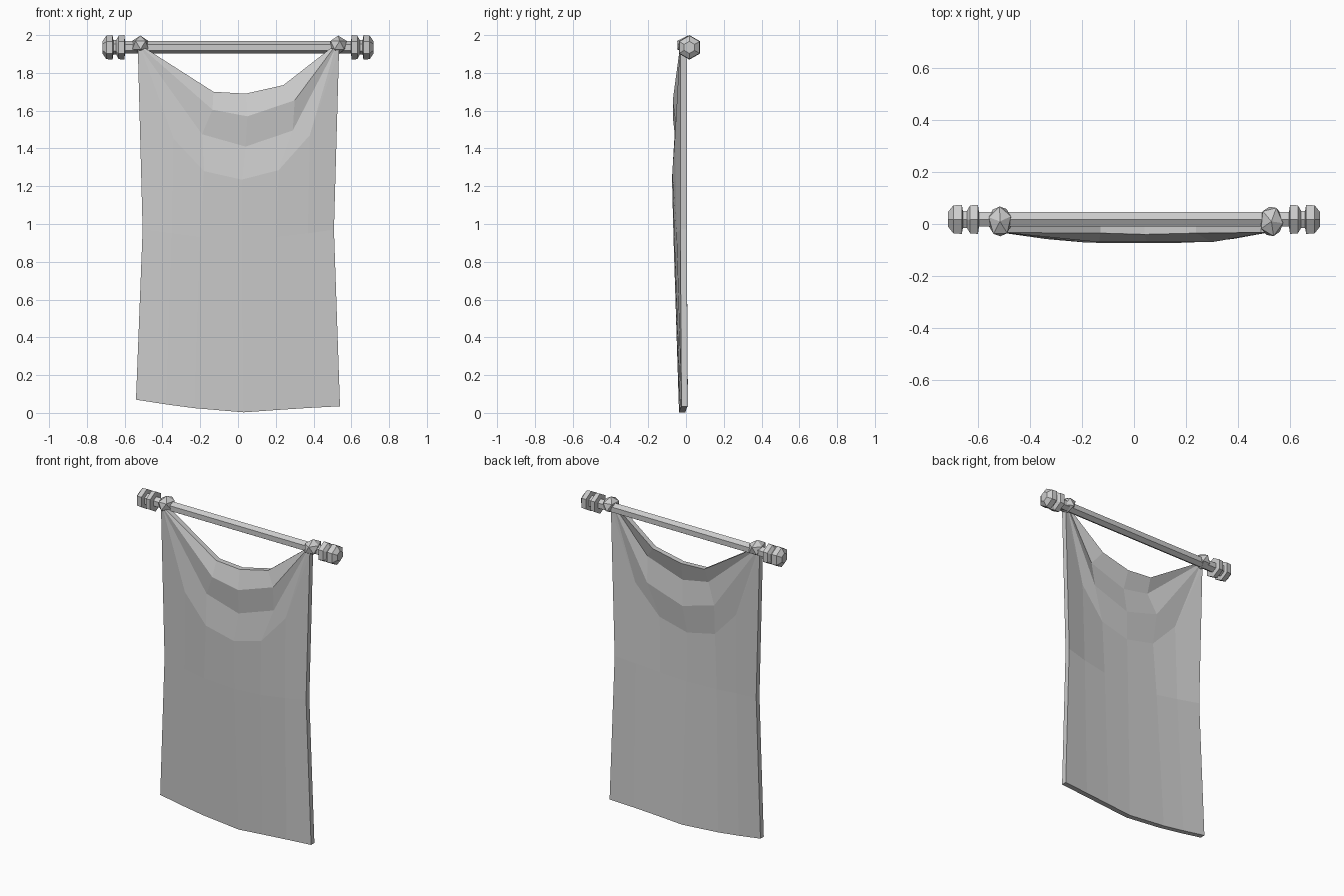
import bpy, bmesh
from math import sin, cos, pi, radians
from mathutils import Matrix, Vector

if "Cube" in bpy.data.objects:
    bpy.data.objects.remove(bpy.data.objects["Cube"])

AXIS_Y, AXIS_Z = 0.018, 1.935


def finish(bm, name):
    bmesh.ops.recalc_face_normals(bm, faces=bm.faces)
    mesh = bpy.data.meshes.new(name)
    bm.to_mesh(mesh)
    bm.free()
    obj = bpy.data.objects.new(name, mesh)
    bpy.context.collection.objects.link(obj)
    return obj


def hex_lathe(name, profile):
    """Six-sided turned solid along x from (x, radius) pairs."""
    bm = bmesh.new()
    rings = [[bm.verts.new((x, AXIS_Y + r * sin(k * pi / 3), AXIS_Z + r * cos(k * pi / 3)))
              for k in range(6)] for x, r in profile]
    for a, b in zip(rings, rings[1:]):
        for k in range(6):
            bm.faces.new((a[k], a[(k + 1) % 6], b[(k + 1) % 6], b[k]))
    bm.faces.new(rings[0])
    bm.faces.new(rings[-1])
    return finish(bm, name)


# Rod
hex_lathe("rod", [(-0.61, 0.033), (0.61, 0.033)])

# Finials: collar and end cap joined by a narrow neck
finial = [(0.598, 0.033), (0.602, 0.065), (0.632, 0.062), (0.645, 0.038),
          (0.66, 0.038), (0.664, 0.065), (0.697, 0.062), (0.718, 0.032)]
for side, s in (("left", -1), ("right", 1)):
    hex_lathe("finial_" + side, [(s * x, r) for x, r in finial])

# Knots tying the cloth to the rod
for side, x, turn in (("left", -0.517, 20), ("right", 0.53, 65)):
    bm = bmesh.new()
    bmesh.ops.create_icosphere(bm, subdivisions=1, radius=0.056)
    bmesh.ops.rotate(bm, verts=bm.verts, matrix=Matrix.Rotation(radians(turn), 3, 'Z'))
    bmesh.ops.scale(bm, verts=bm.verts, vec=(0.9, 1.15, 0.9))
    bmesh.ops.translate(bm, verts=bm.verts, vec=(x, 0.01, 1.947))
    finish(bm, "knot_" + side)

# Draped cloth: swag folds fan out from the knots, then hang straight
def swag(kx, *middle):
    left, right = (-kx, -0.033, 1.93), (kx, -0.033, 1.93)
    return [left, left, *middle, right, right]


rows = [
    swag(0.49, (-0.13, -0.035, 1.70), (0.04, -0.04, 1.69), (0.24, -0.035, 1.735)),
    swag(0.505, (-0.135, -0.07, 1.605), (0.05, -0.07, 1.57), (0.30, -0.07, 1.655)),
    swag(0.515, (-0.19, -0.05, 1.475), (0.04, -0.053, 1.41), (0.29, -0.05, 1.495)),
    [(-0.53, -0.03, 1.92), (-0.34, -0.058, 1.45), (-0.18, -0.072, 1.28), (0.02, -0.074, 1.235),
     (0.215, -0.072, 1.285), (0.38, -0.058, 1.47), (0.535, -0.03, 1.92)],
    [(-0.505, -0.03, 0.97), (-0.35, -0.05, 0.95), (-0.2, -0.062, 0.93), (0.02, -0.066, 0.92),
     (0.205, -0.062, 0.93), (0.37, -0.05, 0.95), (0.508, -0.03, 0.97)],
    [(-0.54, -0.024, 0.07), (-0.38, -0.028, 0.045), (-0.23, -0.032, 0.025), (0.03, -0.037, 0.003),
     (0.2, -0.034, 0.015), (0.37, -0.03, 0.026), (0.54, -0.024, 0.035)],
]
bm = bmesh.new()
cache = {}


def vert(p):
    if p not in cache:
        cache[p] = bm.verts.new(p)
    return cache[p]


for a, b in zip(rows, rows[1:]):
    for i in range(6):
        corners = list(dict.fromkeys((a[i], b[i], b[i + 1], a[i + 1])))
        if len(corners) > 2:
            bm.faces.new([vert(p) for p in corners])
front = bm.faces[:]
bmesh.ops.recalc_face_normals(bm, faces=front)
# Thickness: copy pushed straight back, with the rim closed
ext = bmesh.ops.extrude_face_region(bm, geom=front, use_keep_orig=True)
back = [g for g in ext["geom"] if isinstance(g, bmesh.types.BMVert)]
bmesh.ops.translate(bm, verts=back, vec=Vector((0, 0.034, 0)))
finish(bm, "banner_cloth")
